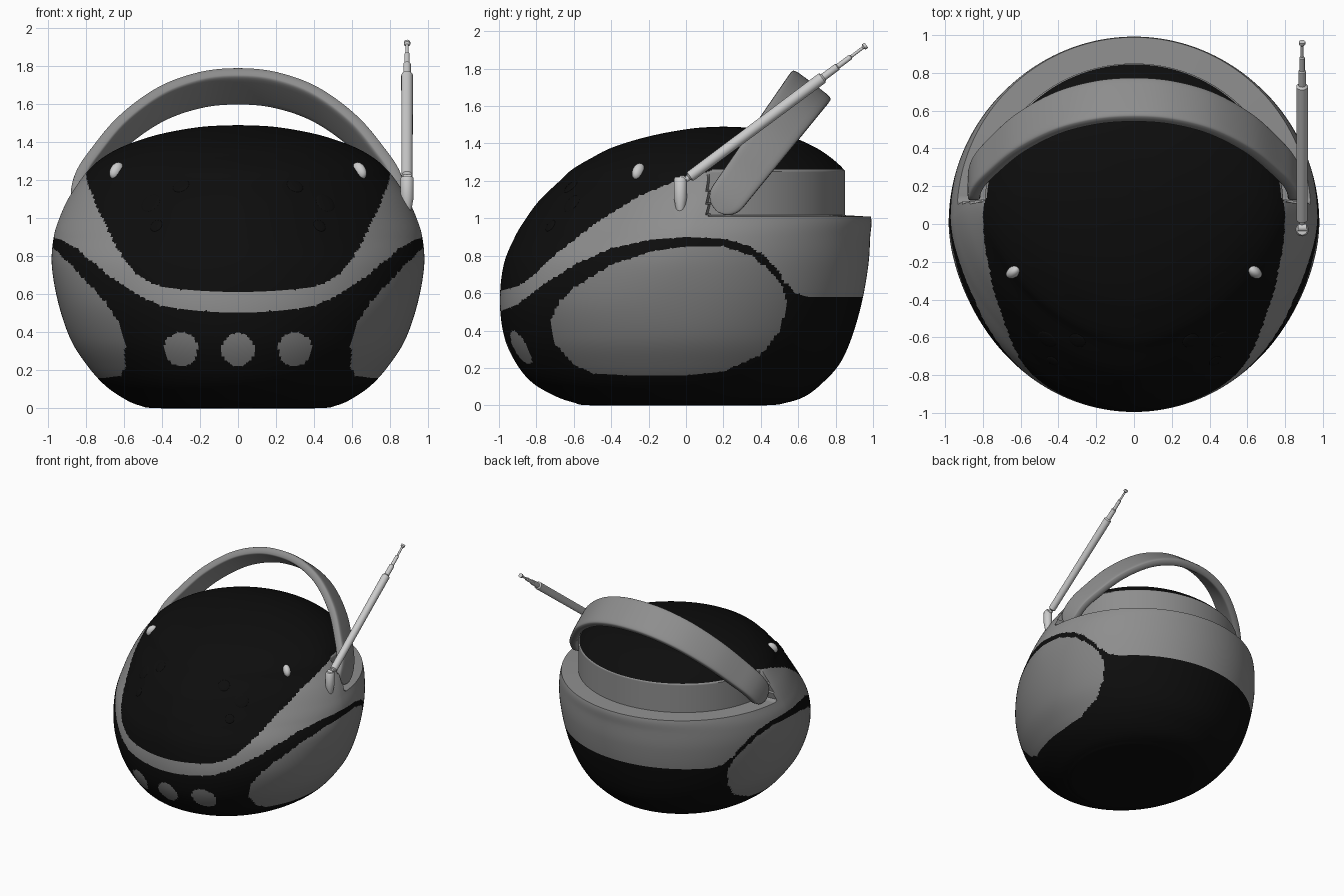
import bpy, bmesh, math
from mathutils import Vector
from mathutils.bvhtree import BVHTree

if "Cube" in bpy.data.objects:
    bpy.data.objects.remove(bpy.data.objects["Cube"])


def material(name, v):
    m = bpy.data.materials.new(name)
    m.use_nodes = True
    m.diffuse_color = (v, v, v, 1)
    bsdf = m.node_tree.nodes["Principled BSDF"]
    bsdf.inputs["Base Color"].default_value = (v, v, v, 1)
    bsdf.inputs["Roughness"].default_value = 0.6
    return m


BLACK = material("black", 0.004)
GREY = material("grey", 0.27)
PANEL = material("panel grey", 0.22)
LIGHT = material("light grey", 0.6)


def finish(name, bm, mats, angle=40):
    bmesh.ops.remove_doubles(bm, verts=bm.verts, dist=1e-5)
    bmesh.ops.recalc_face_normals(bm, faces=bm.faces)
    me = bpy.data.meshes.new(name)
    bm.to_mesh(me)
    bm.free()
    ob = bpy.data.objects.new(name, me)
    bpy.context.collection.objects.link(ob)
    for m in mats:
        me.materials.append(m)
    bpy.ops.object.select_all(action='DESELECT')
    ob.select_set(True)
    bpy.context.view_layer.objects.active = ob
    bpy.ops.object.shade_smooth_by_angle(angle=math.radians(angle))
    return ob


def catmull(keys, u):
    """Smooth interpolation of key tuples at parameter u."""
    i = min(int(u), len(keys) - 2)
    t = u - i
    a, b, c, d = (keys[min(max(i + k, 0), len(keys) - 1)] for k in (-1, 0, 1, 2))
    return [q + 0.5 * t * (r - p + t * (2*p - 5*q + 4*r - s + t * (3 * (q - r) + s - p)))
            for p, q, r, s in zip(a, b, c, d)]


def line(keys, v):
    """Piecewise linear curve, extended past its ends."""
    i = 0
    while i < len(keys) - 2 and v > keys[i + 1][0]:
        i += 1
    (a, p), (b, q) = keys[i], keys[i + 1]
    return p + (q - p) * (v - a) / (b - a)


def bridge(bm, rings, closed=True):
    n = len(rings[0])
    for r, s in zip(rings, rings[1:]):
        for j in range(n):
            k = (j + 1) % n
            bm.faces.new((r[j], r[k], s[k], s[j]))


# Body sections: height, half width, front, back, centre, front roundness
BODY = [(0, 0.01, -.01, .01, 0, 2), (0, .42, -.5, .42, 0, 2), (.015, .52, -.6, .54, 0, 2),
        (.05, .6, -.7, .64, 0, 2), (.12, .7, -.82, .73, 0, 2), (.22, .79, -.905, .82, 0, 2),
        (.36, .88, -.97, .885, 0, 2), (.55, .945, -.995, .94, 0, 2),
        (.75, .98, -.975, .975, 0, 1.85), (.9, .97, -.915, .985, .03, 1.7),
        (1, .94, -.855, .99, .05, 1.65), (1.1, .895, -.78, .95, .08, 1.65),
        (1.2, .83, -.675, .89, .1, 1.65), (1.26, .78, -.61, .845, .1, 1.7),
        (1.32, .71, -.51, .78, .13, 1.75), (1.38, .6, -.39, .69, .16, 1.8),
        (1.44, .42, -.19, .55, .19, 1.9), (1.48, .2, .03, .37, .2, 2), (1.49, .01, .19, .21, .2, 2)]

# Colour borders: height as a function of depth
DOME = [(-1, .61), (-.89, .64), (-.8, .71), (-.67, .83), (-.46, .99), (-.25, 1.12),
        (0, 1.22), (.15, 1.26), (1, 1.26)]
STRIPE = [(-1, .5), (-.9, .54), (-.8, .62), (-.6, .75), (-.4, .84), (-.2, .885), (0, .9),
          (.2, .89), (.35, .85), (.45, .77), (.53, .66), (.58, .6), (.65, .58), (1, .58)]
PANEL_TOP = [(-.73, .45), (-.68, .55), (-.6, .63), (-.4, .75), (-.2, .82), (0, .85), (.2, .85),
             (.35, .8), (.45, .72), (.52, .62), (.54, .53)]
PANEL_LOW = [(-.73, .45), (-.7, .33), (-.6, .22), (-.5, .17), (-.3, .16), (0, .16), (.2, .18),
             (.4, .27), (.5, .4), (.54, .53)]


def in_dome(p):
    return p.z - line(DOME, p.y)


def in_stripe(p):
    return p.z - line(STRIPE, p.y)


def in_panel(p):
    return min(line(PANEL_TOP, p.y) - p.z, p.z - line(PANEL_LOW, p.y))


def in_button(p):
    if p.y > 0:
        return -1
    return 0.088 - min(math.hypot(p.x - c, p.z - 0.31) for c in (-.3, 0, .3))


REGIONS = [(in_dome, 0), (in_stripe, 1), (in_panel, 2), (in_button, 2)]


def section_point(sec, a):
    z, w, yf, yb, yc, n = sec
    c, s = math.cos(a), math.sin(a)
    if s > 0:
        return Vector((w * c, yc + (yb - yc) * s, z))
    e = 2 / n
    return Vector((math.copysign(w * abs(c)**e, c), yc - (yc - yf) * abs(s)**e, z))


def recess(p):
    """Step the upper back inward so the handle can fold away."""
    if 1.012 < p.z < 1.27 and p.y > 0.12:
        r = math.hypot(p.x / 0.79, (p.y - 0.1) / 0.75)
        if r > 1:
            return Vector((p.x / r, 0.1 + (p.y - 0.1) / r, p.z))
    return p


STEP, SEG = 12, 360
count = (len(BODY) - 1) * STEP
secs = [catmull(BODY, k / (2 * STEP)) for k in range(2 * count + 1)]
bm = bmesh.new()
columns = []
for j in range(SEG):
    pts = [section_point(s, 2 * math.pi * j / SEG) for s in secs]
    col = []
    for i in range(0, len(pts), 2):
        p = pts[i]
        if 0 < i < len(pts) - 1:
            # slide points onto colour borders for clean edges
            a, b = pts[i - 1], pts[i + 1]
            for f, _ in REGIONS:
                ga, gb = f(a), f(b)
                if ga * gb < 0:
                    p = a.lerp(b, ga / (ga - gb))
                    break
        col.append(bm.verts.new(recess(p)))
    columns.append(col)
rings = list(zip(*columns))
bridge(bm, rings)
bm.faces.new(rings[0])
bm.faces.new(rings[-1])
for f in bm.faces:
    c = f.calc_center_median()
    f.material_index = next((m for g, m in REGIONS if g(c) > 0), 0)
bmesh.ops.recalc_face_normals(bm, faces=bm.faces)
tree = BVHTree.FromBMesh(bm)
finish("body", bm, [BLACK, GREY, PANEL])


# Carrying handle: flat band swept along a tilted arch (half width, distance up the tilt)
ALONG, ACROSS = Vector((0, .6, .8)), Vector((0, .8, -.6))
ARCH = [(.845, -.09), (.845, 0), (.82, .1), (.755, .22), (.61, .43), (.41, .61), (.2, .705), (0, .73)]
ARCH += [(-x, s) for x, s in ARCH[-2::-1]]
PIVOT = Vector((0, .22, 1.11))
N = 112
path = [catmull(ARCH, k * (len(ARCH) - 1) / N) for k in range(N + 1)]
bm = bmesh.new()
rings = []
for k, (x, s) in enumerate(path):
    (x0, s0), (x1, s1) = path[max(k - 1, 0)], path[min(k + 1, N)]
    t = Vector((x1 - x0, s1 - s0)).normalized()
    side = Vector((-t.y, 0, 0)) + ALONG * t.x
    e = min(1, (s + 0.09) / 0.1)
    half = (0.1 + 0.03 * max(s, 0) / 0.73) * max(0.1, math.sqrt(max(0, 1 - (1 - e)**2)))
    ring = []
    for i in range(24):
        a = 2 * math.pi * i / 24
        c, d = math.cos(a), math.sin(a)
        ring.append(bm.verts.new(PIVOT + Vector((x, 0, 0)) + ALONG * s
                    + ACROSS * half * math.copysign(abs(c)**0.35, c)
                    + side * 0.034 * math.copysign(abs(d)**0.35, d)))
    rings.append(ring)
bridge(bm, rings)
bm.faces.new(rings[0])
bm.faces.new(rings[-1])
finish("carrying_handle", bm, [GREY])


def lathe(name, origin, axis, profile, mat, sides=20):
    """Turned part: profile is (distance along axis, radius)."""
    rot = Vector(axis).to_track_quat('Z', 'Y')
    bm = bmesh.new()
    rings = [[bm.verts.new(Vector(origin) + rot @ Vector((r * math.cos(a), r * math.sin(a), d)))
              for a in (2 * math.pi * i / sides for i in range(sides))] for d, r in profile]
    bridge(bm, rings)
    bm.faces.new(rings[0])
    bm.faces.new(rings[-1])
    return finish(name, bm, [mat])


# Aerial: socket, hinge and telescopic rod
lathe("aerial_socket", (.89, -.03, 1.02), (0, 0, 1),
      [(0, .012), (.03, .024), (.09, .035), (.19, .035), (.2, .028)], LIGHT)
lathe("aerial_hinge", (.868, -.02, 1.21), (1, 0, 0), [(0, .02), (.044, .02)], LIGHT)
lathe("aerial_rod", (.89, -.01, 1.2), (0, .98, .73),
      [(0, .014), (.03, .016), (.04, .029), (.92, .031), (.93, .02), (1.02, .02), (1.025, .014),
       (1.11, .014), (1.115, .008), (1.19, .008), (1.2, .017), (1.215, .017)], LIGHT)


# Small raised details seated on the shell
def seat(name, x, z, size, mat):
    hit, normal, _, _ = tree.ray_cast(Vector((x, -3, z)), Vector((0, 1, 0)))
    if hit is None:
        return
    bm = bmesh.new()
    bmesh.ops.create_uvsphere(bm, u_segments=20, v_segments=12, radius=1)
    rot = normal.to_track_quat('Z', 'Y')
    for v in bm.verts:
        v.co = hit + rot @ Vector([a * b for a, b in zip(v.co, size)])
    finish(name, bm, [mat])


for label, m in (("left", 1), ("right", -1)):
    seat(label + "_stud", m * .64, 1.25, (.03, .05, .035), LIGHT)
    for i, (x, z, r) in enumerate([(.3, 1.17, .045), (.46, 1.08, .055), (.43, .96, .035)]):
        seat(f"{label}_dimple_{i + 1}", m * x, z, (r, r, .006), BLACK)
